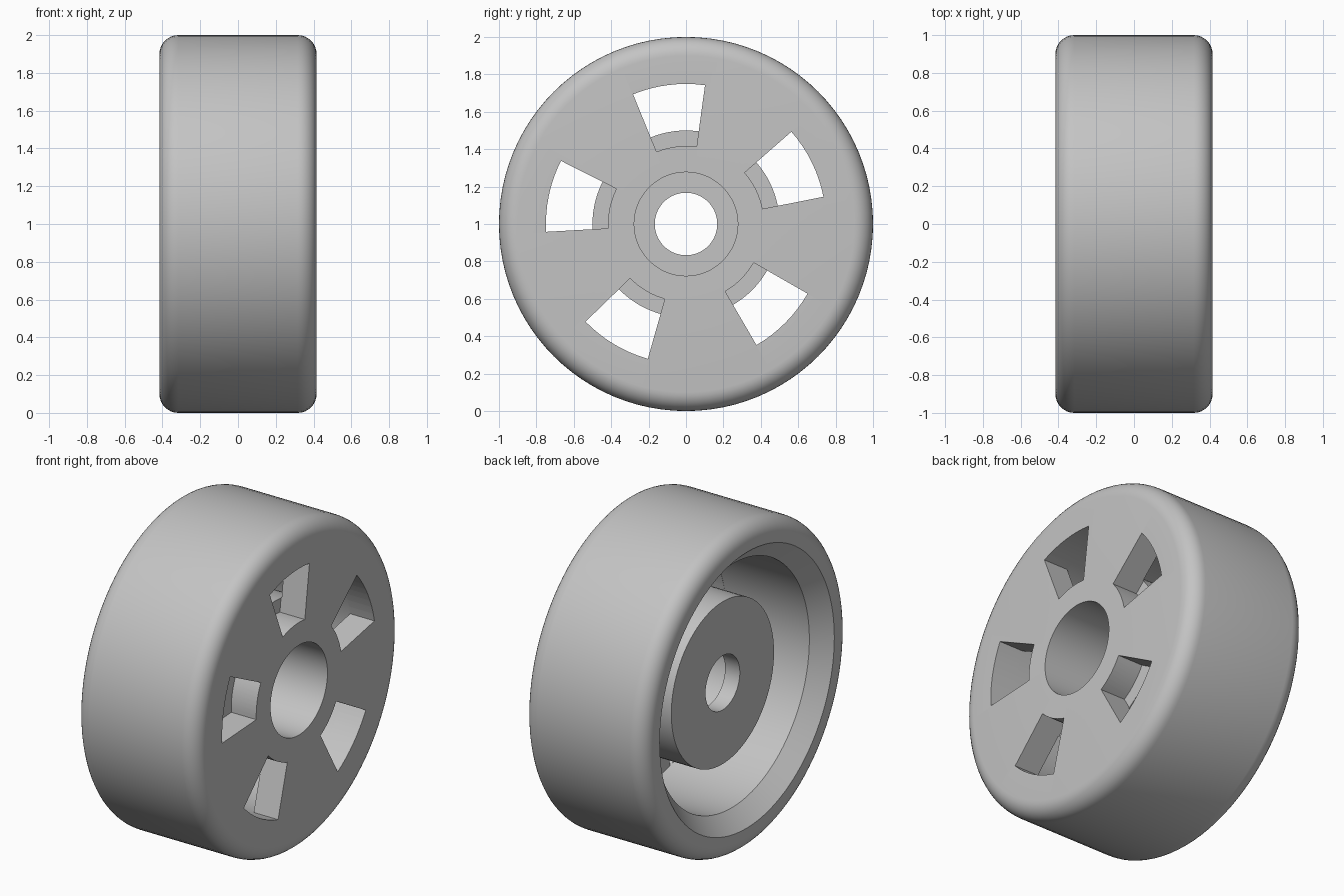
import bpy, bmesh
from math import cos, sin, pi, radians
from mathutils import Matrix

cube = bpy.data.objects.get("Cube")
if cube:
    bpy.data.objects.remove(cube, do_unlink=True)

HALF = 0.416       # half width of the wheel
FILLET = 0.1       # tread shoulder radius
PLATE_IN = 0.25    # inner face of the spoke plate
HUB_END = -0.25    # free end of the hub
BORE, SEAT, HUB, RIM = 0.167, 0.277, 0.5, 0.75
SEGMENTS = 96

grey = bpy.data.materials.new("light_grey")
grey.use_nodes = True
colour = (0.55, 0.55, 0.55, 1)
grey.diffuse_color = colour
grey.node_tree.nodes["Principled BSDF"].inputs["Base Color"].default_value = colour


def make_object(name, bm):
    bmesh.ops.recalc_face_normals(bm, faces=bm.faces)
    mesh = bpy.data.meshes.new(name)
    bm.to_mesh(mesh)
    bm.free()
    mesh.materials.append(grey)
    obj = bpy.data.objects.new(name, mesh)
    bpy.context.collection.objects.link(obj)
    obj.location.z = 1
    return obj


def lathe(name, profile):
    """Revolve a closed (x, radius) profile around the axle."""
    bm = bmesh.new()
    rings = []
    for i in range(SEGMENTS):
        a = 2 * pi * i / SEGMENTS
        rings.append([bm.verts.new((x, r * cos(a), r * sin(a))) for x, r in profile])
    n = len(profile)
    for i in range(SEGMENTS):
        a, b = rings[i], rings[(i + 1) % SEGMENTS]
        for j in range(n):
            k = (j + 1) % n
            bm.faces.new((a[j], a[k], b[k], b[j]))
    return make_object(name, bm)


def shoulder(side, start):
    """Quarter round between a side face and the tread."""
    arc = [radians(start + 90 * i / 8) for i in range(9)]
    return [(side * (HALF - FILLET) + FILLET * cos(t), 1 - FILLET + FILLET * sin(t)) for t in arc]


# Wheel body: tread, dished back, hub with stepped bore, front plate
profile = [(HALF, SEAT)] + shoulder(1, 0) + shoulder(-1, 90)
profile += [(-HALF, RIM + 0.1), (-HALF + 0.1, RIM), (PLATE_IN, RIM),
            (PLATE_IN, HUB), (HUB_END, HUB), (HUB_END, BORE),
            (HUB_END + 0.1, BORE), (HUB_END + 0.1, SEAT)]
wheel = lathe("wheel_body", profile)


def window_cutter(centre):
    """Ring-sector block that opens one window in the plate."""
    bm = bmesh.new()
    angles = [radians(centre - 15 + 30 * i / 8) for i in range(9)]
    outline = [(RIM - 0.001, a) for a in angles] + [(0.417, a) for a in reversed(angles)]
    face = bm.faces.new([bm.verts.new((PLATE_IN - 0.004, r * cos(a), r * sin(a))) for r, a in outline])
    new = bmesh.ops.extrude_face_region(bm, geom=[face])["geom"]
    verts = [v for v in new if isinstance(v, bmesh.types.BMVert)]
    bmesh.ops.translate(bm, verts=verts, vec=(0.3, 0, 0))
    cutter = make_object("window_cutter", bm)
    cutter.hide_render = True
    return cutter


# Five windows cut through the plate
bpy.context.view_layer.objects.active = wheel
for i in range(-2, 3):
    cutter = window_cutter(97.2 + 71 * i)
    mod = wheel.modifiers.new("window", 'BOOLEAN')
    mod.operation = 'DIFFERENCE'
    mod.solver = 'EXACT'
    mod.object = cutter
    bpy.ops.object.modifier_apply(modifier=mod.name)
    bpy.data.objects.remove(cutter, do_unlink=True)

bpy.ops.object.select_all(action='DESELECT')
wheel.select_set(True)
bpy.ops.object.shade_smooth_by_angle(angle=radians(30))
